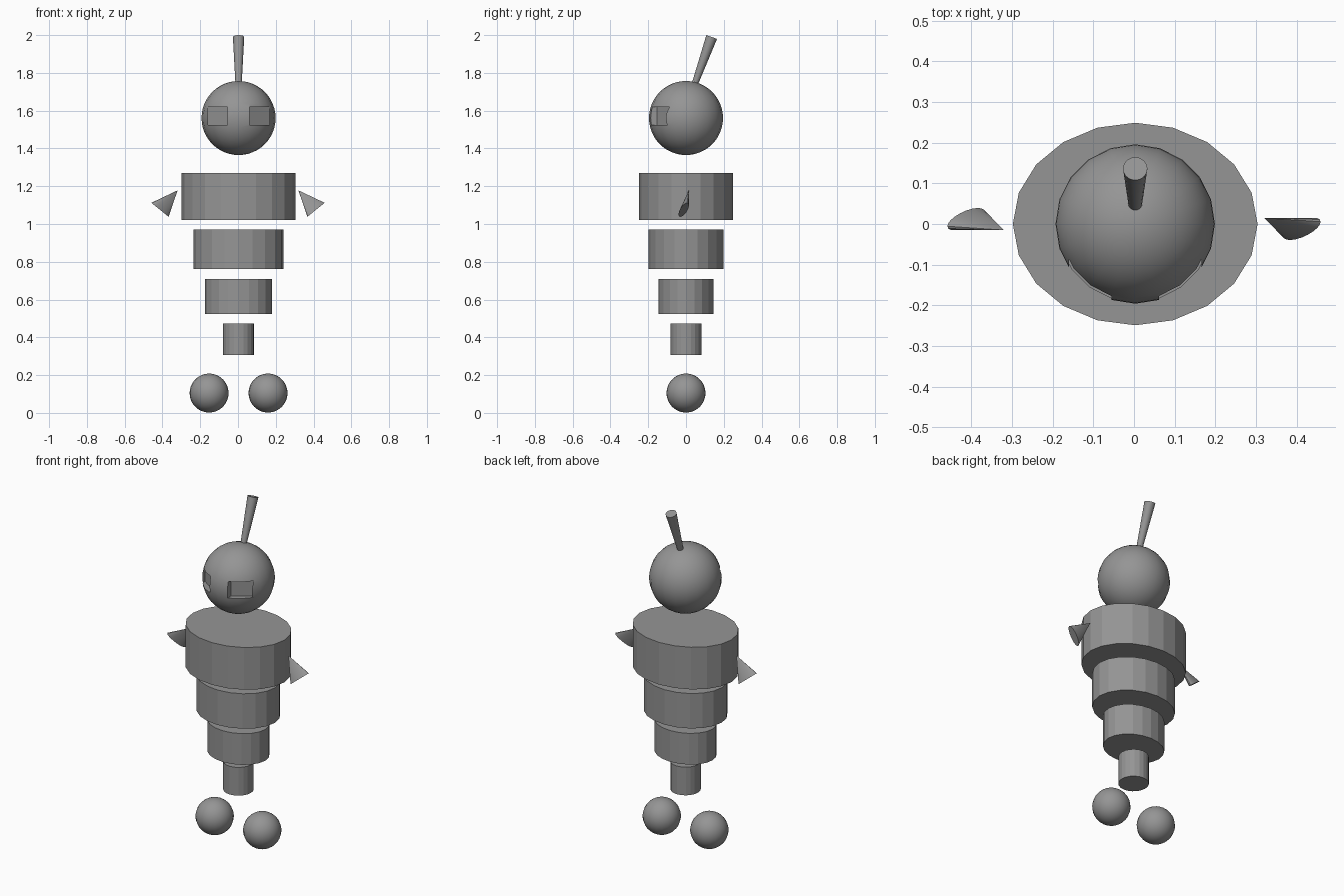
import bpy, bmesh, math
from mathutils import Vector, Matrix

if "Cube" in bpy.data.objects:
    bpy.data.objects.remove(bpy.data.objects["Cube"])

CX = 0.003   # body axis
SIDES = 20

grey = bpy.data.materials.new("mid_grey")
grey.diffuse_color = (0.3, 0.3, 0.3, 1)
grey.use_nodes = True
grey.node_tree.nodes["Principled BSDF"].inputs["Base Color"].default_value = grey.diffuse_color


def finish(name, bm, smooth=False):
    bmesh.ops.recalc_face_normals(bm, faces=bm.faces[:])
    mesh = bpy.data.meshes.new(name)
    bm.to_mesh(mesh)
    bm.free()
    mesh.materials.append(grey)
    ob = bpy.data.objects.new(name, mesh)
    bpy.context.collection.objects.link(ob)
    if smooth:
        bpy.ops.object.select_all(action='DESELECT')
        ob.select_set(True)
        bpy.context.view_layer.objects.active = ob
        bpy.ops.object.shade_smooth_by_angle(angle=math.radians(35))
    return ob


def ball(name, x, z, r):
    bm = bmesh.new()
    bmesh.ops.create_uvsphere(bm, u_segments=SIDES, v_segments=24, radius=r)
    bmesh.ops.translate(bm, vec=(x, 0, z), verts=bm.verts[:])
    return finish(name, bm, True)


def tier(name, rx, ry, z0, z1):
    bm = bmesh.new()
    bmesh.ops.create_cone(bm, cap_ends=True, segments=SIDES, radius1=1, radius2=1, depth=1)
    bmesh.ops.scale(bm, vec=(rx, ry, z1 - z0), verts=bm.verts[:])
    bmesh.ops.translate(bm, vec=(CX, 0, (z0 + z1) / 2), verts=bm.verts[:])
    return finish(name, bm)


# Stacked oval body
tier("chest", 0.301, 0.249, 1.02, 1.27)
tier("waist", 0.238, 0.198, 0.763, 0.97)
tier("hips", 0.177, 0.146, 0.523, 0.708)
tier("leg_post", 0.082, 0.082, 0.306, 0.473)

# Ball feet
for side, s in (("left", -1), ("right", 1)):
    ball(side + "_foot", CX + s * 0.156, 0.105, 0.103)

# Head with recessed eye sockets
head = ball("head", CX, 1.561, 0.196)
for side, s in (("left", -1), ("right", 1)):
    bm = bmesh.new()
    outline = [(0.058, -0.3), (0.163, -0.3), (0.163, -0.08), (0.058, -0.153)]
    face = bm.faces.new([bm.verts.new((CX + s * x, y, 1.525)) for x, y in outline])
    ext = bmesh.ops.extrude_face_region(bm, geom=[face])["geom"]
    bmesh.ops.translate(bm, vec=(0, 0, 0.095),
                        verts=[v for v in ext if isinstance(v, bmesh.types.BMVert)])
    cutter = finish(side + "_eye_cutter", bm)
    cutter.hide_render = True
    cutter.hide_set(True)
    cut = head.modifiers.new(side + "_eye_socket", 'BOOLEAN')
    cut.operation = 'DIFFERENCE'
    cut.solver = 'EXACT'
    cut.object = cutter

# Antenna leaning back, wider at its top
low, high = Vector((CX, 0.05, 1.75)), Vector((CX, 0.136, 1.99))
axis = high - low
bm = bmesh.new()
bmesh.ops.create_cone(bm, cap_ends=True, segments=SIDES, radius1=0.017, radius2=0.03,
                      depth=axis.length)
turn = axis.to_track_quat('Z', 'Y').to_matrix().to_4x4()
bmesh.ops.transform(bm, matrix=Matrix.Translation((low + high) / 2) @ turn, verts=bm.verts[:])
finish("antenna", bm, True)

# Flattened cone arms, turned half round the body from each other
for side, s in (("left", -1), ("right", 1)):
    bm = bmesh.new()
    centre = Vector((0.413, -0.012, 1.075))
    u, v = Vector((0.046, 0.0175, 0.037)), Vector((0, 0.021, 0))
    tip = bm.verts.new((0.32, 0.015, 1.178))
    ring = []
    for i in range(SIDES):
        a = 2 * math.pi * i / SIDES
        ring.append(bm.verts.new(centre + u * math.cos(a) + v * math.sin(a)))
    bm.faces.new(ring)
    for i in range(SIDES):
        bm.faces.new((ring[i], ring[(i + 1) % SIDES], tip))
    bmesh.ops.scale(bm, vec=(s, s, 1), verts=bm.verts[:])
    finish(side + "_arm", bm, True)
